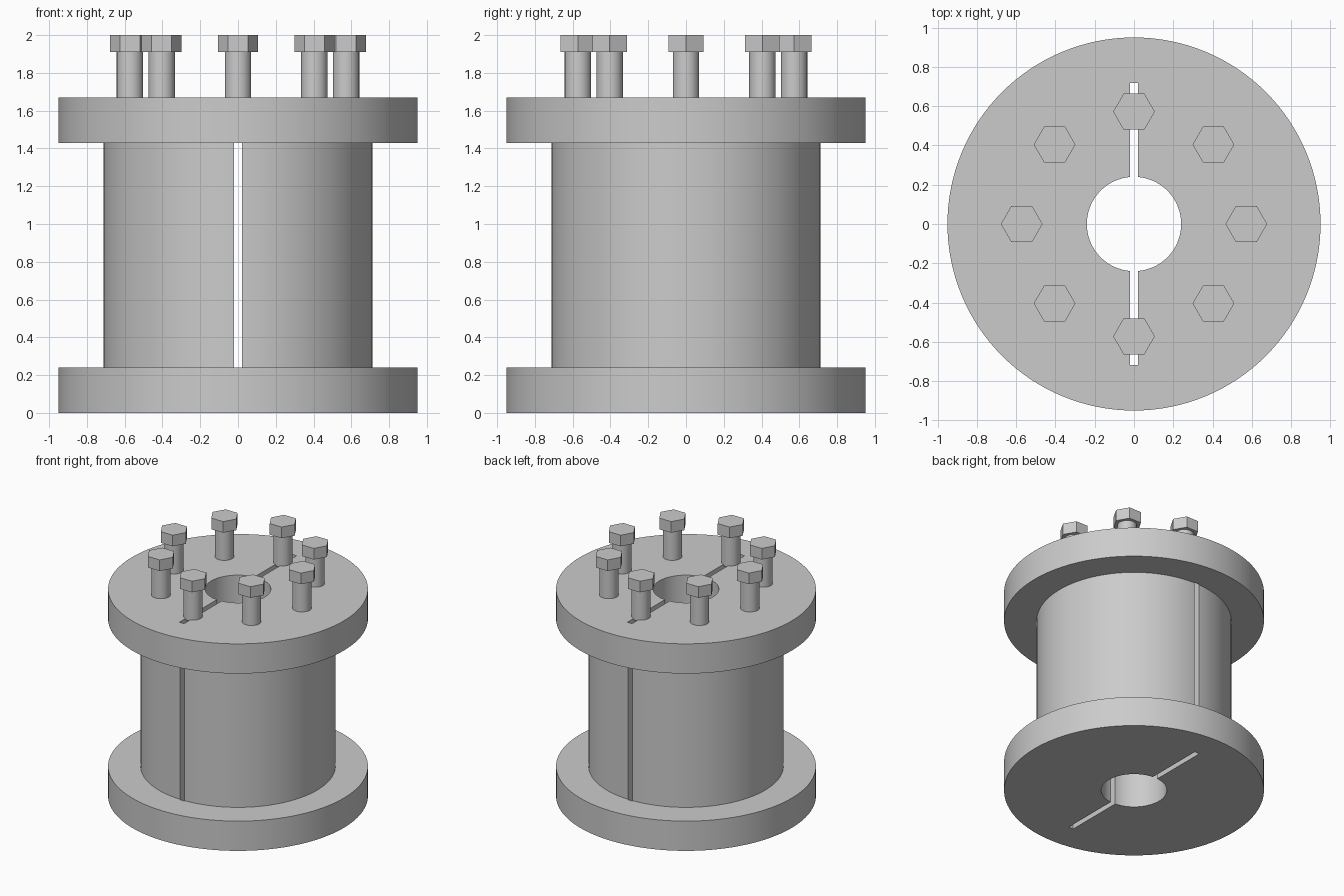
import bpy
import bmesh
from math import radians, cos, sin, tau
from mathutils import Vector

cube = bpy.data.objects.get("Cube")
if cube:
    bpy.data.objects.remove(cube, do_unlink=True)

# Main dimensions
FLANGE_R, BARREL_R, BORE_R = 0.95, 0.712, 0.24
FLANGE_H, FLANGE_TOP, HEAD_BASE, TOP = 0.24, 1.67, 1.91, 2.0
UPPER_FLANGE = FLANGE_TOP - FLANGE_H
SLOT_WIDTH, SLOT_LENGTH = 0.042, 1.434
BOLT_COUNT, BOLT_CIRCLE, SHANK_R, HEAD_R = 8, 0.572, 0.07, 0.106

steel = bpy.data.materials.new("grey steel")
steel.use_nodes = True
steel.diffuse_color = (0.6, 0.6, 0.6, 1)
steel.node_tree.nodes["Principled BSDF"].inputs["Base Color"].default_value = steel.diffuse_color


def make_object(name, bm):
    mesh = bpy.data.meshes.new(name)
    bmesh.ops.recalc_face_normals(bm, faces=bm.faces)
    bm.to_mesh(mesh)
    bm.free()
    mesh.materials.append(steel)
    obj = bpy.data.objects.new(name, mesh)
    bpy.context.collection.objects.link(obj)
    return obj


def activate(obj):
    bpy.ops.object.select_all(action='DESELECT')
    obj.select_set(True)
    bpy.context.view_layer.objects.active = obj


def smooth(obj):
    activate(obj)
    bpy.ops.object.shade_smooth_by_angle(angle=radians(30))


def lathe(name, profile, steps=128):
    bm = bmesh.new()
    verts = [bm.verts.new((r, 0, z)) for r, z in profile]
    edges = [bm.edges.new((v, verts[i - 1])) for i, v in enumerate(verts)]
    bmesh.ops.spin(bm, geom=verts + edges, cent=(0, 0, 0), axis=(0, 0, 1),
                   angle=tau, steps=steps)
    bmesh.ops.remove_doubles(bm, verts=bm.verts, dist=0.0001)
    return make_object(name, bm)


def prism(name, sides, radius, x, y, z0, z1):
    bm = bmesh.new()
    ring = [bm.verts.new((x + radius * cos(tau * i / sides),
                          y + radius * sin(tau * i / sides), z0)) for i in range(sides)]
    base = bm.faces.new(ring)
    top = bmesh.ops.extrude_face_region(bm, geom=[base], use_keep_orig=True)
    moved = [g for g in top["geom"] if isinstance(g, bmesh.types.BMVert)]
    bmesh.ops.translate(bm, verts=moved, vec=Vector((0, 0, z1 - z0)))
    return make_object(name, bm)


# Flanged barrel with a central bore
spool = lathe("flanged_barrel", [
    (BORE_R, 0), (FLANGE_R, 0), (FLANGE_R, FLANGE_H), (BARREL_R, FLANGE_H),
    (BARREL_R, UPPER_FLANGE), (FLANGE_R, UPPER_FLANGE),
    (FLANGE_R, FLANGE_TOP), (BORE_R, FLANGE_TOP)])

# Slot running front to back through the full height
bm = bmesh.new()
bmesh.ops.create_cube(bm, size=1)
bmesh.ops.scale(bm, verts=bm.verts, vec=(SLOT_WIDTH, SLOT_LENGTH, 3))
bmesh.ops.translate(bm, verts=bm.verts, vec=(0, 0, 1))
cutter = make_object("slot_cutter", bm)
cutter.hide_render = True
cut = spool.modifiers.new("slot", 'BOOLEAN')
cut.operation = 'DIFFERENCE'
cut.solver = 'EXACT'
cut.object = cutter
activate(spool)
bpy.ops.object.modifier_apply(modifier=cut.name)
bpy.data.objects.remove(cutter, do_unlink=True)
smooth(spool)

# Ring of hex bolts, all heads aligned the same way
for i in range(BOLT_COUNT):
    a = tau * i / BOLT_COUNT
    x, y = BOLT_CIRCLE * cos(a), BOLT_CIRCLE * sin(a)
    smooth(prism(f"bolt_shank_{i + 1}", 48, SHANK_R, x, y, FLANGE_TOP - 0.01, HEAD_BASE))
    prism(f"bolt_head_{i + 1}", 6, HEAD_R, x, y, HEAD_BASE, TOP)
